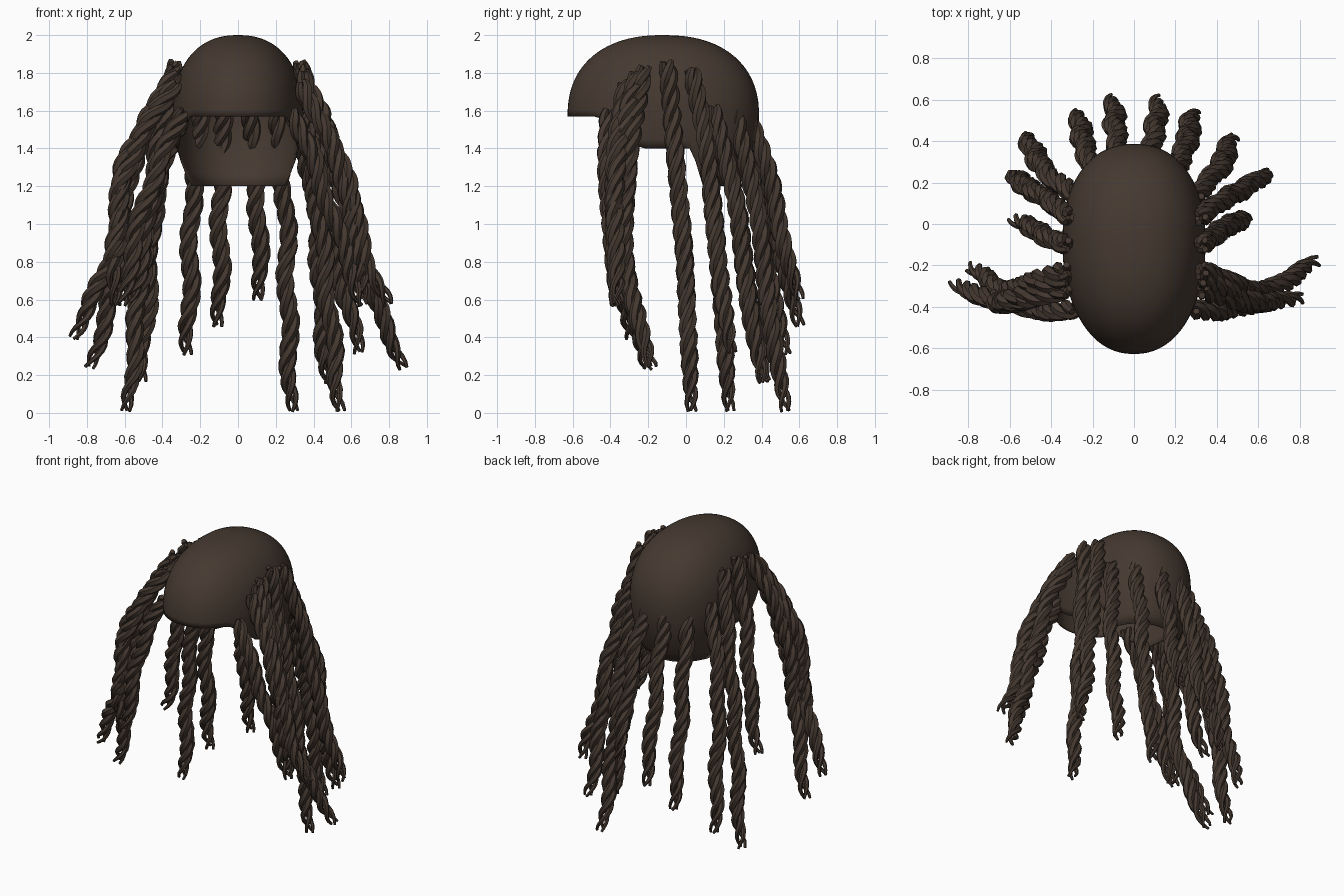
import bpy, bmesh, math
from mathutils import Vector

if "Cube" in bpy.data.objects:
    bpy.data.objects.remove(bpy.data.objects["Cube"])

brown = bpy.data.materials.new("dark brown")
brown.use_nodes = True
brown.diffuse_color = (0.060, 0.041, 0.030, 1)
brown.node_tree.nodes["Principled BSDF"].inputs["Base Color"].default_value = brown.diffuse_color


def activate(obj):
    bpy.ops.object.select_all(action='DESELECT')
    obj.select_set(True)
    bpy.context.view_layer.objects.active = obj


# Hair cap: a dome whose hem steps down from brow to ears to nape
TOP, WIDEST, MID_Y = 2.0, 1.57, -0.12


def ramp(v, a, b):
    return min(max((v - a) / (b - a), 0), 1)


def cap_scale(z):
    if z > WIDEST:
        return max(0, 1 - ((z - WIDEST) / (TOP - WIDEST)) ** 2.3) ** (1 / 2.3)
    return 1 - 0.21 * ((WIDEST - z) / 0.37) ** 2


def hem_height(y):
    return 1.57 - 0.17 * ramp(y, -0.47, -0.25) - 0.2 * ramp(y, 0.03, 0.14)


def build_cap(sides=72, rows=24):
    bm = bmesh.new()
    crown = bm.verts.new((0, MID_Y, TOP))
    rings = []
    for r in range(1, rows + 1):
        ring = []
        for i in range(sides):
            a = 2 * math.pi * i / sides
            c, s = math.cos(a), math.sin(a)
            x = (0.345 + 0.018 * s) * math.copysign(abs(c) ** 0.9, c)
            y = 0.507 * math.copysign(abs(s) ** 0.92, s)
            z = TOP - (TOP - hem_height(MID_Y + y)) * (r / rows) ** 2
            k = cap_scale(z)
            ring.append(bm.verts.new((x * k, MID_Y + y * k, z)))
        rings.append(ring)
    for i in range(sides):
        j = (i + 1) % sides
        bm.faces.new((crown, rings[0][i], rings[0][j]))
        for up, low in zip(rings, rings[1:]):
            bm.faces.new((up[i], low[i], low[j], up[j]))
    mesh = bpy.data.meshes.new("hair_cap")
    bm.to_mesh(mesh)
    bm.free()
    cap = bpy.data.objects.new("hair_cap", mesh)
    bpy.context.collection.objects.link(cap)
    mesh.materials.append(brown)
    shell = cap.modifiers.new("thickness", 'SOLIDIFY')
    shell.thickness = 0.008
    activate(cap)
    bpy.ops.object.shade_smooth_by_angle(angle=math.radians(50))


# Twisted lock: three tapering cords wound around a smooth path
def smooth_path(knots, steps=22):
    k = [Vector(p) for p in knots]
    k = [2 * k[0] - k[1]] + k + [2 * k[-1] - k[-2]]
    path = []
    for a, b, c, d in zip(k, k[1:], k[2:], k[3:]):
        for n in range(steps):
            t = n / steps
            path.append(0.5 * (2 * b + (c - a) * t + (2 * a - 5 * b + 4 * c - d) * t * t
                               + (3 * b - a - 3 * c + d) * t ** 3))
    return path + [k[-2]]


def twisted_lock(name, knots, phase):
    path = smooth_path(knots)
    curve = bpy.data.curves.new(name, 'CURVE')
    curve.dimensions = '3D'
    curve.bevel_depth = 0.027
    curve.bevel_resolution = 1
    curve.use_fill_caps = True
    total = sum((q - p).length for p, q in zip(path, path[1:]))
    for cord in range(3):
        spline = curve.splines.new('POLY')
        spline.points.add(len(path) - 1)
        run = 0
        for i, p in enumerate(path):
            if i:
                run += (p - path[i - 1]).length
            tangent = (path[min(i + 1, len(path) - 1)] - path[max(i - 1, 0)]).normalized()
            u = tangent.cross(Vector((0, 1, 0))).normalized()
            v = tangent.cross(u)
            a = phase + run * 2 * math.pi / 0.3 + cord * 2 * math.pi / 3
            end = ramp(run, total - 0.3, total)
            # Gentle sway, fading out at the root
            sway = 0.013 * math.sin(run * 13 + phase) * ramp(run, 0, 0.3)
            pos = p + u * sway + (u * math.cos(a) + v * math.sin(a)) * 0.025
            spline.points[i].co = (*pos, 1)
            spline.points[i].radius = (0.6 + 0.4 * ramp(run, 0, 0.05)) * (1 - 0.68 * end ** 1.3)
    curve.materials.append(brown)
    lock = bpy.data.objects.new(name, curve)
    bpy.context.collection.objects.link(lock)
    activate(lock)
    bpy.ops.object.convert(target='MESH')
    bpy.ops.object.shade_smooth_by_angle(angle=math.radians(50))


build_cap()

# Back locks leave the inside of the cap and hang out to these tips
back_tips = [(-0.52, 0.42, 0.17), (-0.27, 0.53, 0.31), (-0.10, 0.60, 0.46),
             (0.12, 0.60, 0.6), (0.28, 0.53, 0.01), (0.47, 0.41, 0.16)]
back_roots = [(-0.29, 0.14), (-0.19, 0.25), (-0.07, 0.31),
              (0.06, 0.31), (0.20, 0.25), (0.30, 0.14)]
for n, ((rx, ry), tip) in enumerate(zip(back_roots, back_tips)):
    root = Vector((rx, ry, 1.62))
    tip = Vector(tip)
    upper, lower = root.lerp(tip, 0.35), root.lerp(tip, 0.68)
    upper.y += 0.03
    # The locks swing outward early, then hang straight
    upper.x += 0.3 * (tip.x - rx)
    lower.x += 0.12 * (tip.x - rx)
    twisted_lock("back_lock_%d" % (n + 1), [root, upper, lower, tip], n * 1.3)

# Side and temple locks start on the cap's flanks: shared upper paths, own tips;
# the last pair widens or narrows the middle of the right lock
flank = [
    ("ear_lock", [(0.33, -0.10, 1.86), (0.38, -0.06, 1.4), (0.45, -0.01, 0.85)],
     (0.54, 0.03, 0.01), (-0.58, 0.02, 0.59), (1.12, 1.12)),
    ("rear_side_lock", [(0.32, 0.03, 1.82), (0.42, 0.11, 1.4), (0.53, 0.17, 0.8)],
     (0.64, 0.24, 0.32), (-0.58, 0.23, 0.01), (0.95, 0.95)),
    ("temple_lock", [(0.33, -0.22, 1.83), (0.51, -0.3, 1.35), (0.64, -0.32, 0.8)],
     (0.88, -0.18, 0.24), (-0.78, -0.21, 0.24), (1.08, 0.98)),
    ("outer_lock", [(0.33, -0.32, 1.75), (0.54, -0.38, 1.3), (0.67, -0.37, 0.85)],
     (0.79, -0.36, 0.57), (-0.88, -0.29, 0.4), (1.1, 0.98)),
    ("brow_lock", [(0.28, -0.41, 1.6), (0.41, -0.42, 1.3), (0.55, -0.39, 0.9)],
     (0.66, -0.37, 0.57), (-0.61, -0.37, 0.57), (1.05, 1)),
    ("cheek_lock", [(0.33, -0.26, 1.8), (0.54, -0.36, 1.35), (0.62, -0.38, 0.95)],
     (0.65, -0.36, 0.6), (-0.66, -0.37, 0.57), (1.08, 1.04)),
]
for n, (name, (root, bend, hang), left_tip, right_tip, (wide, low)) in enumerate(flank):
    right_knots = [(-x * k, y, z) for (x, y, z), k in zip((root, bend, hang), (1, wide, low))]
    twisted_lock("left_" + name, [root, bend, hang, left_tip], n * 0.9 + 1)
    twisted_lock("right_" + name, right_knots + [right_tip], n * 0.9 - 1)
